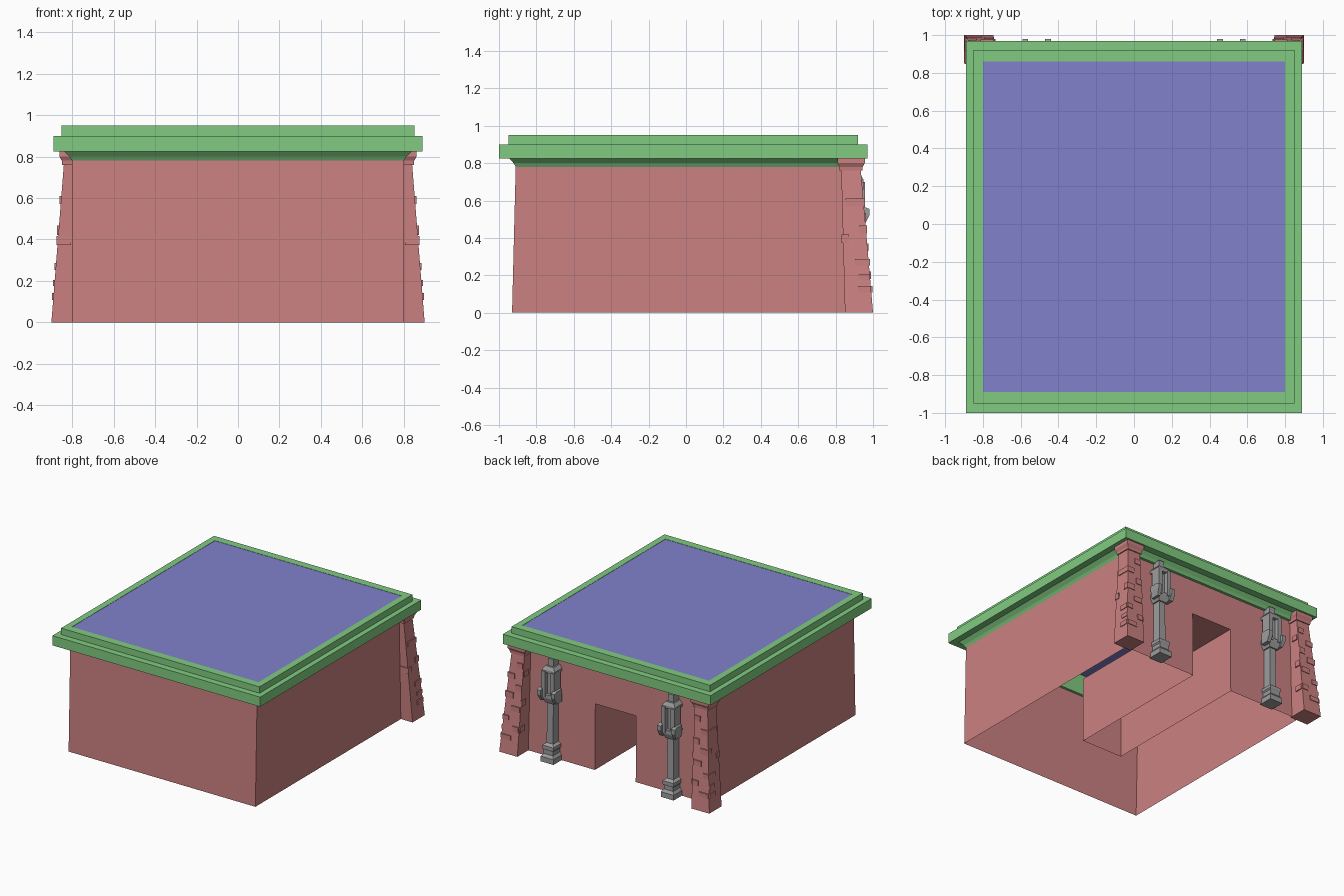
import bpy
import bmesh

cube = bpy.data.objects.get("Cube")
if cube:
    bpy.data.objects.remove(cube, do_unlink=True)


def material(name, r, g, b):
    m = bpy.data.materials.new(name)
    m.use_nodes = True
    m.diffuse_color = (r, g, b, 1)
    m.node_tree.nodes["Principled BSDF"].inputs["Base Color"].default_value = (r, g, b, 1)
    return m


brick_red = material("brick_red", 0.6, 0.22, 0.22)
trim_green = material("trim_green", 0.22, 0.6, 0.22)
roof_blue = material("roof_blue", 0.22, 0.22, 0.6)
metal_grey = material("metal_grey", 0.34, 0.34, 0.34)


def finish(name, bm, mat, solid=True):
    bmesh.ops.remove_doubles(bm, verts=bm.verts, dist=0.0001)
    if solid:
        bmesh.ops.recalc_face_normals(bm, faces=bm.faces)
    mesh = bpy.data.meshes.new(name)
    bm.to_mesh(mesh)
    bm.free()
    mesh.materials.append(mat)
    ob = bpy.data.objects.new(name, mesh)
    bpy.context.collection.objects.link(ob)
    return ob


def rect(x0, x1, y0, y1, z):
    return [(x0, y0, z), (x1, y0, z), (x1, y1, z), (x0, y1, z)]


def loft(bm, rings, caps=True, loop=False):
    """Bridge successive rectangles, capped at both ends or closed into a ring."""
    rows = [[bm.verts.new(p) for p in ring] for ring in rings]
    pairs = list(zip(rows, rows[1:]))
    if loop:
        pairs.append((rows[-1], rows[0]))
    for a, b in pairs:
        for i in range(4):
            j = (i + 1) % 4
            bm.faces.new((a[i], a[j], b[j], b[i]))
    if caps and not loop:
        bm.faces.new(rows[0][::-1])
        bm.faces.new(rows[-1])


def box(bm, x0, x1, y0, y1, z0, z1):
    loft(bm, [rect(x0, x1, y0, y1, z0), rect(x0, x1, y0, y1, z1)])


def quad(bm, *pts):
    bm.faces.new([bm.verts.new(p) for p in pts])


# Hollow building shell with a doorway and tunnel in the back
W, TOP = 0.80, 0.79
DOOR, DOOR_TOP, TUNNEL_END = 0.175, 0.51, -0.355


def front_y(z):
    return -0.93 + 0.025 * z


def back_y(z):
    return 0.865 - 0.01 * z


bm = bmesh.new()


def wall(x0, x1, z0, z1, y):
    quad(bm, (x0, y(z0), z0), (x1, y(z0), z0), (x1, y(z1), z1), (x0, y(z1), z1))


wall(-W, W, 0, TOP, front_y)
wall(-DOOR, -W, 0, TOP, back_y)
wall(W, DOOR, 0, TOP, back_y)
wall(DOOR, -DOOR, DOOR_TOP, TOP, back_y)
quad(bm, (W, front_y(0), 0), (W, back_y(0), 0), (W, back_y(TOP), TOP), (W, front_y(TOP), TOP))
quad(bm, (-W, back_y(0), 0), (-W, front_y(0), 0), (-W, front_y(TOP), TOP), (-W, back_y(TOP), TOP))
finish("building_walls", bm, brick_red, solid=False)

bm = bmesh.new()
for s in (-1, 1):
    pts = [(s * DOOR, back_y(0), 0), (s * DOOR, TUNNEL_END, 0),
           (s * DOOR, TUNNEL_END, DOOR_TOP), (s * DOOR, back_y(DOOR_TOP), DOOR_TOP)]
    quad(bm, *(pts if s > 0 else pts[::-1]))
quad(bm, *rect(-DOOR, DOOR, TUNNEL_END, back_y(DOOR_TOP), DOOR_TOP)[::-1])
quad(bm, (DOOR, TUNNEL_END, 0), (-DOOR, TUNNEL_END, 0),
     (-DOOR, TUNNEL_END, DOOR_TOP), (DOOR, TUNNEL_END, DOOR_TOP))
finish("door_tunnel", bm, brick_red, solid=False)

# Stepped cornice around the roof: half width, half depth, height
CY = -0.015
profile = [(0.80, 0.895, 0.78), (0.812, 0.907, 0.80), (0.84, 0.93, 0.825),
           (0.89, 0.985, 0.825), (0.89, 0.985, 0.90), (0.85, 0.935, 0.90),
           (0.85, 0.935, 0.95), (0.80, 0.875, 0.95), (0.80, 0.875, 0.78)]
bm = bmesh.new()
loft(bm, [rect(-x, x, CY - y, CY + y, z) for x, y, z in profile], loop=True)
finish("cornice", bm, trim_green)

# Roof panel
bm = bmesh.new()
box(bm, -0.80, 0.80, CY - 0.875, CY + 0.875, 0.94, 0.948)
finish("roof_panel", bm, roof_blue)

# Battered corner pillars at the back, with caps and proud bricks
SHAFT = 0.76


def bounds(z):
    t = z / SHAFT
    return 0.745 - 0.015 * t, 0.90 - 0.06 * t, 0.85 - 0.02 * t, 1.0 - 0.065 * t


def pillar_ring(z, grow=0.0):
    x0, x1, y0, y1 = bounds(min(z, SHAFT))
    return rect(x0 - grow, x1 + grow, y0 - grow, y1 + grow, z)


# side, position across the face, height, width, brick height
bricks = [("out", 0.60, 0.59, 0.10, 0.04), ("out", 0.88, 0.445, 0.04, 0.045),
          ("out", 0.10, 0.395, 0.04, 0.045), ("out", 0.72, 0.27, 0.07, 0.035),
          ("out", 0.78, 0.19, 0.06, 0.03), ("out", 0.75, 0.125, 0.07, 0.035),
          ("back", 0.25, 0.68, 0.05, 0.04), ("back", 0.80, 0.59, 0.06, 0.04),
          ("back", 0.20, 0.51, 0.05, 0.045), ("back", 0.75, 0.445, 0.06, 0.045),
          ("back", 0.30, 0.35, 0.07, 0.04), ("back", 0.85, 0.27, 0.05, 0.035),
          ("back", 0.20, 0.20, 0.05, 0.04), ("back", 0.70, 0.125, 0.08, 0.035),
          ("in", 0.70, 0.62, 0.05, 0.04), ("in", 0.80, 0.40, 0.05, 0.045),
          ("in", 0.75, 0.20, 0.06, 0.04), ("front", 0.75, 0.395, 0.06, 0.045)]
PROUD = 0.007


def add_brick(bm, side, across, z, w, h):
    x0, x1, y0, y1 = bounds(z)
    if side in ("out", "in"):
        c, x = y0 + across * (y1 - y0), x1 if side == "out" else x0
        box(bm, x - PROUD, x + PROUD, c - w / 2, c + w / 2, z - h / 2, z + h / 2)
    else:
        c, y = x0 + across * (x1 - x0), y1 if side == "back" else y0
        box(bm, c - w / 2, c + w / 2, y - PROUD, y + PROUD, z - h / 2, z + h / 2)


def mirrored(name, build, mat):
    for s, label in ((1, "left"), (-1, "right")):
        bm = bmesh.new()
        build(bm)
        for v in bm.verts:
            v.co.x *= s
        finish(f"{label}_{name}", bm, mat)


def pillar(bm):
    loft(bm, [pillar_ring(0), pillar_ring(SHAFT), pillar_ring(SHAFT, 0.008),
              pillar_ring(0.78, 0.01), pillar_ring(0.80, 0.021), pillar_ring(0.825, 0.021)])


def pillar_bricks(bm):
    for b in bricks:
        add_brick(bm, *b)


mirrored("pillar", pillar, brick_red)
mirrored("pillar_bricks", pillar_bricks, brick_red)

# Wall lamps flanking the doorway
LX, WALL = 0.515, 0.85


def lamp_ring(half, y, z):
    return rect(LX - half, LX + half, WALL, y, z)


def lamp_post(bm):
    loft(bm, [lamp_ring(0.055, 0.965, 0), lamp_ring(0.055, 0.965, 0.04),
              lamp_ring(0.04, 0.95, 0.06), lamp_ring(0.04, 0.95, 0.09),
              lamp_ring(0.048, 0.955, 0.10), lamp_ring(0.048, 0.955, 0.125),
              lamp_ring(0.028, 0.93, 0.14), lamp_ring(0.024, 0.92, 0.79)])


def lamp_head(bm):
    # Top and bottom brackets
    loft(bm, [lamp_ring(0.035, 0.935, 0.45), lamp_ring(0.055, 0.95, 0.49),
              lamp_ring(0.055, 0.95, 0.52)])
    loft(bm, [lamp_ring(0.055, 0.95, 0.69), lamp_ring(0.055, 0.95, 0.71),
              lamp_ring(0.035, 0.935, 0.735)])
    for s in (-1, 1):
        # Upright panel and flared outer arm
        a, b = sorted((LX + s * 0.024, LX + s * 0.056))
        box(bm, a, b, 0.88, 0.957, 0.50, 0.70)
        a, b = sorted((LX + s * 0.045, LX + s * 0.076))
        loft(bm, [rect(a, b - 0.01 if s > 0 else b, 0.89, 0.955, 0.47),
                  rect(a, b, 0.89, 0.98, 0.52), rect(a, b, 0.89, 0.98, 0.555),
                  rect(a, b, 0.89, 0.955, 0.565)])


mirrored("lamp_post", lamp_post, metal_grey)
mirrored("lamp_head", lamp_head, metal_grey)
